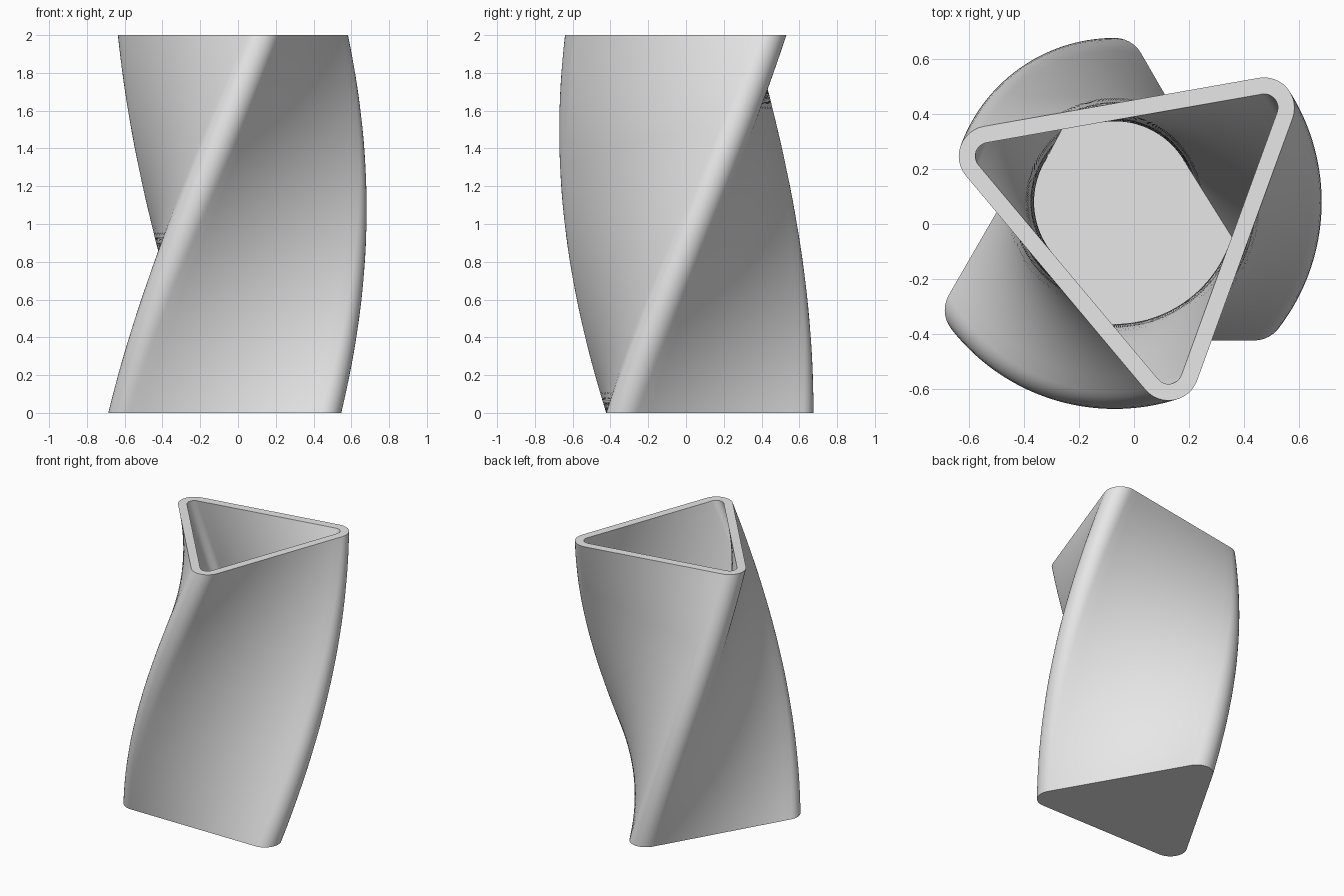
import bpy, bmesh, math
from mathutils import Vector, Matrix

cube = bpy.data.objects.get("Cube")
if cube:
    bpy.data.objects.remove(cube, do_unlink=True)

HEIGHT = 2.0
TWIST = math.radians(70)
AXIS = Vector((-0.07, 0.08, 0))       # twist axis
OFFSET = Vector((0, -0.10, 0))        # triangle centre relative to the axis
REACH = 0.585                         # triangle centre to corner arc centre
OUTER_R, WALL, FLOOR = 0.11, 0.06, 0.06
ARC, SIDE, LAYERS = 12, 16, 64


def profile(radius):
    """Rounded triangle, counter-clockwise, with subdivided straight sides."""
    arcs = []
    for k in range(3):
        mid = math.radians(90 + 120 * k)
        centre = OFFSET + REACH * Vector((math.cos(mid), math.sin(mid), 0))
        angles = [mid + math.radians(120) * (i / ARC - 0.5) for i in range(ARC + 1)]
        arcs.append([centre + radius * Vector((math.cos(a), math.sin(a), 0)) for a in angles])
    points = []
    for k in range(3):
        start, end = arcs[k][-1], arcs[(k + 1) % 3][0]
        points += arcs[k] + [start.lerp(end, i / SIDE) for i in range(1, SIDE)]
    return points


def ring(bm, points, z):
    turn = Matrix.Rotation(TWIST * z / HEIGHT, 3, 'Z')
    return [bm.verts.new(AXIS + turn @ p + Vector((0, 0, z))) for p in points]


def bridge(bm, a, b, smooth=True):
    n = len(a)
    for i in range(n):
        j = (i + 1) % n
        bm.faces.new((a[i], a[j], b[j], b[i])).smooth = smooth


def wall(bm, points, z0, z1):
    """Twisted wall from z0 to z1; returns its first and last rings."""
    rings = [ring(bm, points, z0 + (z1 - z0) * i / LAYERS) for i in range(LAYERS + 1)]
    for a, b in zip(rings, rings[1:]):
        bridge(bm, a, b)
    return rings[0], rings[-1]


bm = bmesh.new()
# Outer wall going up, flat rim, inner wall going down to the floor
base, rim_outer = wall(bm, profile(OUTER_R), 0, HEIGHT)
rim_inner, floor = wall(bm, profile(OUTER_R - WALL), HEIGHT, FLOOR)
bridge(bm, rim_outer, rim_inner, smooth=False)
bm.faces.new(floor)
bm.faces.new(base[::-1])

# Crisp edges around the rim, floor and base
for e in bm.edges:
    if len(e.link_faces) == 2 and e.calc_face_angle() > math.radians(40):
        e.smooth = False

mesh = bpy.data.meshes.new("twisted_vase")
bm.to_mesh(mesh)
bm.free()

# Plain grey material
grey = bpy.data.materials.new("light grey")
grey.use_nodes = True
colour = (0.8, 0.8, 0.8, 1)
grey.diffuse_color = colour
grey.node_tree.nodes["Principled BSDF"].inputs["Base Color"].default_value = colour
mesh.materials.append(grey)

vase = bpy.data.objects.new("twisted_vase", mesh)
bpy.context.collection.objects.link(vase)
